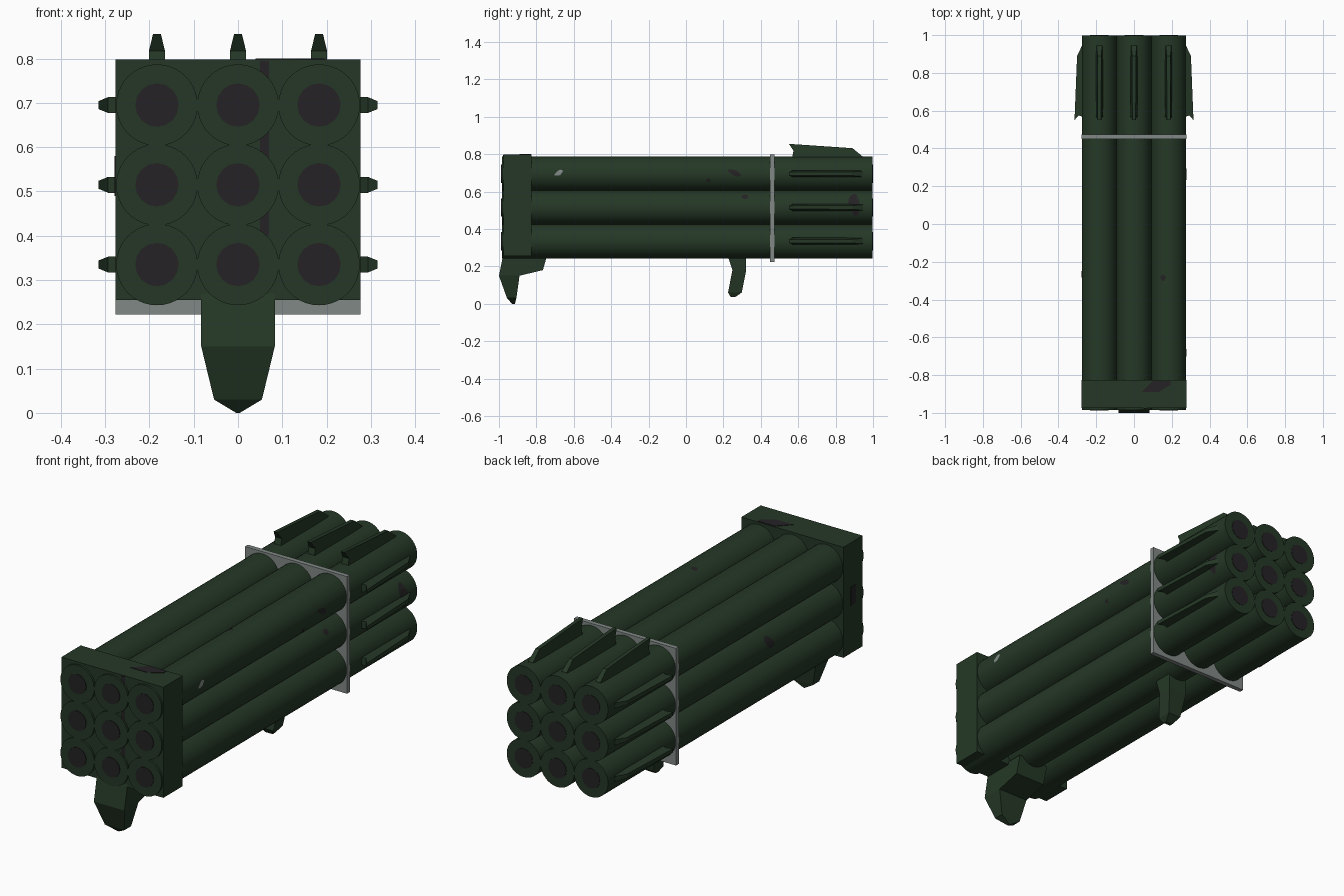
import bpy, bmesh, math
from mathutils import Matrix

if "Cube" in bpy.data.objects:
    bpy.data.objects.remove(bpy.data.objects["Cube"])


def material(name, rgb):
    m = bpy.data.materials.new(name)
    m.diffuse_color = (*rgb, 1)
    m.use_nodes = True
    m.node_tree.nodes["Principled BSDF"].inputs["Base Color"].default_value = m.diffuse_color
    return m


GREEN = material("dark olive green", (0.018, 0.039, 0.019))
BLACK = material("soot black", (0.018, 0.016, 0.018))
GREY = material("bare metal grey", (0.22, 0.25, 0.24))

COLS = (-0.183, 0.0, 0.183)
ROWS = (0.335, 0.515, 0.695)
R = 0.092


def finish(name, bm, mat, smooth=False):
    bmesh.ops.recalc_face_normals(bm, faces=bm.faces)
    me = bpy.data.meshes.new(name)
    bm.to_mesh(me)
    bm.free()
    me.materials.append(mat)
    ob = bpy.data.objects.new(name, me)
    bpy.context.collection.objects.link(ob)
    if smooth:
        bpy.ops.object.select_all(action='DESELECT')
        ob.select_set(True)
        bpy.context.view_layer.objects.active = ob
        bpy.ops.object.shade_smooth_by_angle(angle=math.radians(40))
    return ob


def cylinder_y(name, x, z, y0, y1, r, mat, sides=32):
    bm = bmesh.new()
    bmesh.ops.create_cone(bm, cap_ends=True, segments=sides, radius1=r, radius2=r, depth=y1 - y0,
                          matrix=Matrix.Translation((x, (y0 + y1) / 2, z)) @ Matrix.Rotation(math.pi / 2, 4, 'X'))
    return finish(name, bm, mat, True)


def box(name, lo, hi, mat):
    bm = bmesh.new()
    bmesh.ops.create_cube(bm, size=1)
    for v in bm.verts:
        v.co = [lo[i] + (v.co[i] + 0.5) * (hi[i] - lo[i]) for i in range(3)]
    return finish(name, bm, mat)


def loft(name, rings, mat):
    """Skin a stack of equal-length point rings and cap both ends."""
    bm = bmesh.new()
    loops = [[bm.verts.new(p) for p in ring] for ring in rings]
    n = len(loops[0])
    for a, b in zip(loops, loops[1:]):
        for i in range(n):
            bm.faces.new((a[i], a[(i + 1) % n], b[(i + 1) % n], b[i]))
    bm.faces.new(loops[0])
    bm.faces.new(loops[-1])
    return finish(name, bm, mat)


def foot(name, sections):
    # each section: z, y front, y back, half width
    return loft(name, [[(-w, a, z), (w, a, z), (w, b, z), (-w, b, z)] for z, a, b, w in sections], GREEN)


def fin(name, x, z, angle, height):
    # profile in (y, height fraction, half width), pointing outward from the tube
    prof = [(0.565, -0.2, 0.018), (0.575, 0.45, 0.018), (0.55, 1.0, 0.009),
            (0.89, 0.66, 0.010), (0.945, 0.0, 0.014), (0.945, -0.2, 0.018)]
    rings = [[(s * w, y, R + h * height) for y, h, w in prof] for s in (-1, 1)]
    ob = loft(name, rings, GREEN)
    ob.data.transform(Matrix.Translation((x, 0, z)) @ Matrix.Rotation(angle, 4, 'Y'))


def patch(name, x, z, y, deg, length, arc, slant, mat):
    """Irregular worn spot wrapped just above a tube surface."""
    bm = bmesh.new()
    cols = []
    for i in range(7):
        u = -1 + i / 3
        half = math.radians(arc) * (math.sqrt(max(0.06, 1 - u * u)) + 0.12 * math.sin(5 * i))
        mid = math.radians(deg + slant * u)
        col = []
        for j in range(5):
            a = mid + half * (j / 2 - 1)
            col.append(bm.verts.new((x + math.sin(a) * (R + 0.002), y + u * length, z + math.cos(a) * (R + 0.002))))
        cols.append(col)
    for a, b in zip(cols, cols[1:]):
        for j in range(4):
            bm.faces.new((a[j], b[j], b[j + 1], a[j + 1]))
    ob = finish(name, bm, mat)
    # face away from the tube axis
    f = ob.data.polygons[12]
    if f.normal.x * (f.center.x - x) + f.normal.z * (f.center.z - z) < 0:
        ob.data.flip_normals()


# launch tubes with dark bores at both ends
for x in COLS:
    for z in ROWS:
        cylinder_y("tube", x, z, -0.985, 0.998, R, GREEN, 40)
        cylinder_y("front_bore", x, z, -0.988, -0.98, 0.049, BLACK, 16)
        cylinder_y("rear_bore", x, z, 0.99, 1.0, 0.049, BLACK, 16)

# end housing and clamp plate
box("end_housing", (-0.277, -0.975, 0.255), (0.277, -0.825, 0.798), GREEN)
box("clamp_plate", (-0.277, 0.45, 0.222), (0.277, 0.473, 0.797), GREY)

# fins along the top and both sides
for x in COLS:
    fin("top_fin", x, ROWS[2], 0, 0.068)
for z in ROWS:
    fin("right_fin", COLS[2], z, math.pi / 2, 0.04)
    fin("left_fin", COLS[0], z, -math.pi / 2, 0.04)

# mounting feet
foot("front_foot", [(0.27, -0.975, -0.74, 0.083), (0.25, -0.98, -0.745, 0.083), (0.18, -0.994, -0.765, 0.083),
                    (0.15, -1.0, -0.89, 0.083), (0.03, -0.957, -0.907, 0.054), (0.0, -0.93, -0.915, 0.004)])
foot("rear_foot", [(0.27, 0.22, 0.32, 0.05), (0.25, 0.225, 0.32, 0.05), (0.18, 0.248, 0.322, 0.05),
                   (0.06, 0.225, 0.298, 0.035), (0.035, 0.24, 0.262, 0.02)])

# worn spots on the tubes
for x, z, y, deg, length, arc, slant, mat in (
        (COLS[2], ROWS[2], 0.26, 87, 0.035, 9, 8, BLACK),
        (COLS[2], ROWS[1], 0.315, 52, 0.018, 9, 0, BLACK),
        (COLS[2], ROWS[1], 0.90, 80, 0.032, 38, 8, BLACK),
        (COLS[2], ROWS[2], 0.12, 112, 0.012, 6, 0, BLACK),
        (COLS[2], ROWS[2], -0.68, 87, 0.022, 8, -6, GREY),
        (COLS[2], ROWS[2], -0.285, -18, 0.016, 9, 0, BLACK),
        (COLS[0], ROWS[1], -0.26, -70, 0.03, 18, 8, BLACK)):
    patch("worn_spot", x, z, y, deg, length, arc, slant, mat)

# worn spots on the housing: front strip, top and left side
box("housing_front_strip", (0.05, -0.978, 0.40), (0.07, -0.97, 0.795), BLACK)
loft("housing_top_spot", [[(0.04, -0.89, h), (0.13, -0.89, h), (0.195, -0.85, h),
                           (0.19, -0.83, h), (0.10, -0.83, h)] for h in (0.795, 0.8)], BLACK)
box("housing_side_spot", (-0.279, -0.92, 0.49), (-0.27, -0.88, 0.58), BLACK)
